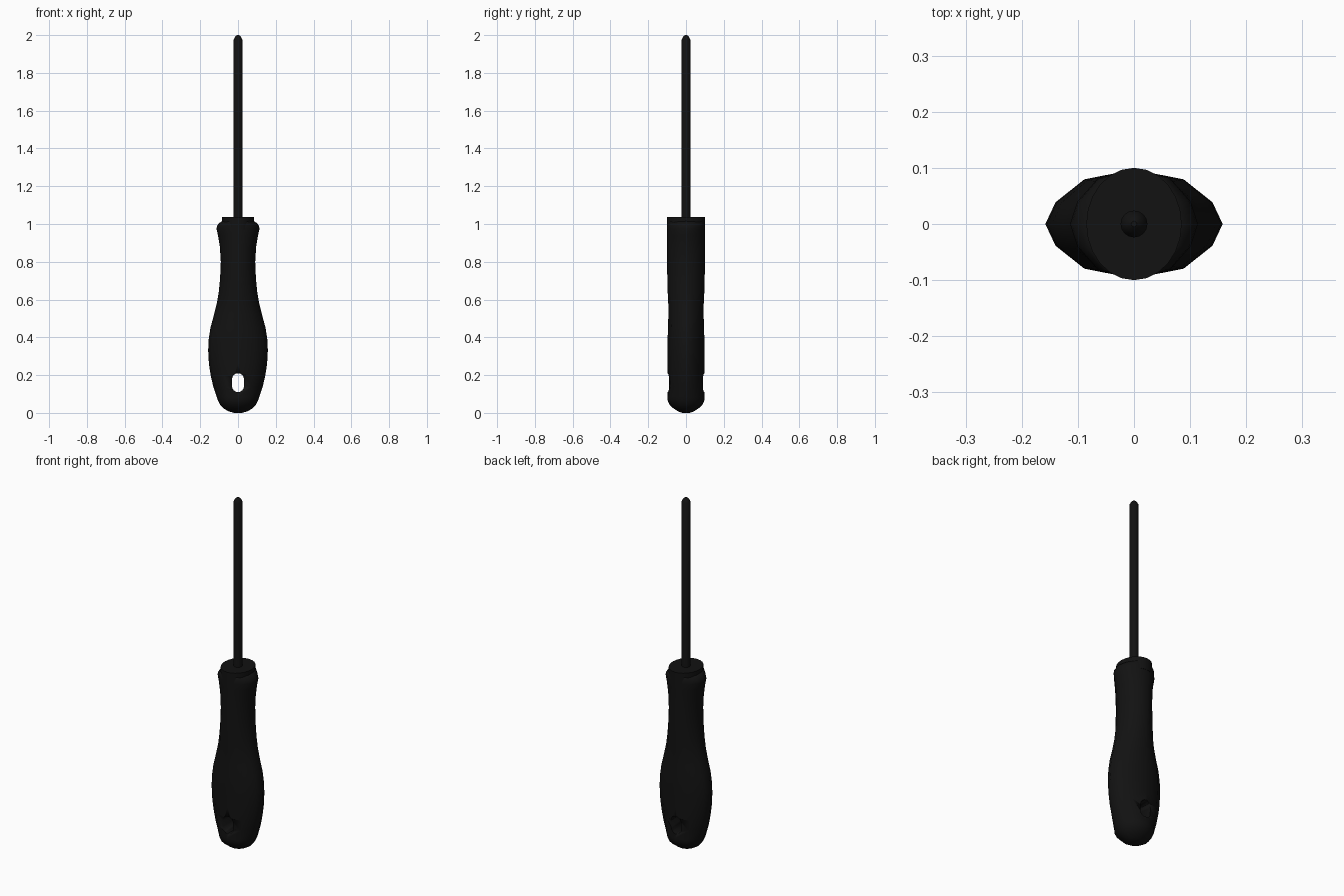
import bpy, bmesh, math

if "Cube" in bpy.data.objects:
    bpy.data.objects.remove(bpy.data.objects["Cube"])

black = bpy.data.materials.new("black")
black.diffuse_color = (0.006, 0.006, 0.006, 1)
black.use_nodes = True
black.node_tree.nodes["Principled BSDF"].inputs["Base Color"].default_value = black.diffuse_color


def loft(name, section, rings, angle=50):
    """Skin a unit cross-section through rings of (z, half width, half depth)."""
    bm = bmesh.new()
    loops = [[bm.verts.new((x * w, y * d, z)) for x, y in section] for z, w, d in rings]
    n = len(section)
    for a, b in zip(loops, loops[1:]):
        for i in range(n):
            j = (i + 1) % n
            bm.faces.new((a[i], a[j], b[j], b[i]))
    bm.faces.new(loops[0][::-1])
    bm.faces.new(loops[-1])
    bmesh.ops.recalc_face_normals(bm, faces=bm.faces[:])
    mesh = bpy.data.meshes.new(name)
    bm.to_mesh(mesh)
    bm.free()
    mesh.materials.append(black)
    obj = bpy.data.objects.new(name, mesh)
    bpy.context.collection.objects.link(obj)
    bpy.ops.object.select_all(action='DESELECT')
    obj.select_set(True)
    bpy.context.view_layer.objects.active = obj
    bpy.ops.object.shade_smooth_by_angle(angle=math.radians(angle))
    return obj


def circle(n):
    return [(math.cos(2 * math.pi * i / n), math.sin(2 * math.pi * i / n)) for i in range(n)]


# Handle: twelve-sided flattened grip
quarter = [(1, 0), (0.885, 0.4), (0.56, 0.82), (0, 1)]
half = quarter + [(-x, y) for x, y in quarter[-2::-1]]
grip = half + [(-x, -y) for x, y in half[1:-1]]
handle = loft("handle", grip, [
    (0.0, 0.02, 0.02), (0.008, 0.05, 0.042), (0.025, 0.078, 0.068), (0.045, 0.096, 0.088),
    (0.07, 0.108, 0.099), (0.085, 0.113, 0.097), (0.14, 0.131, 0.097), (0.2, 0.145, 0.097),
    (0.26, 0.154, 0.097), (0.33, 0.158, 0.097), (0.39, 0.155, 0.097), (0.45, 0.146, 0.096),
    (0.52, 0.127, 0.093), (0.58, 0.112, 0.094), (0.64, 0.102, 0.097), (0.71, 0.095, 0.099),
    (0.8, 0.091, 0.1), (0.88, 0.096, 0.1), (0.94, 0.106, 0.1), (0.975, 0.114, 0.1),
    (0.99, 0.111, 0.1), (1.005, 0.1, 0.1), (1.015, 0.085, 0.099)])

# Hanging slot cut through the handle
steps = [math.pi * i / 8 for i in range(9)]
slot = [(0.032 * math.cos(a), 0.018 + 0.032 * math.sin(a)) for a in steps]
slot += [(-x, -y) for x, y in slot]
cutter = loft("slot_cutter", slot, [(-0.3, 1, 1), (0.3, 1, 1)])
cutter.rotation_euler.x = math.pi / 2
cutter.location.z = 0.16
cutter.hide_render = True
cutter.hide_viewport = False
cut = handle.modifiers.new("slot", 'BOOLEAN')
cut.object = cutter
cut.operation = 'DIFFERENCE'
cut.solver = 'EXACT'
bpy.context.view_layer.objects.active = handle
bpy.ops.object.modifier_apply(modifier=cut.name)
bpy.data.objects.remove(cutter)

# Collar at the top of the handle
loft("collar", circle(24), [(0.97, 0.085, 0.1), (1.037, 0.085, 0.1)])

# Shaft with a bevelled, blunt tip
loft("shaft", circle(16), [(1.0, 0.024, 0.024), (1.975, 0.024, 0.024),
                           (1.993, 0.014, 0.014), (2.0, 0.005, 0.005)], 30)
